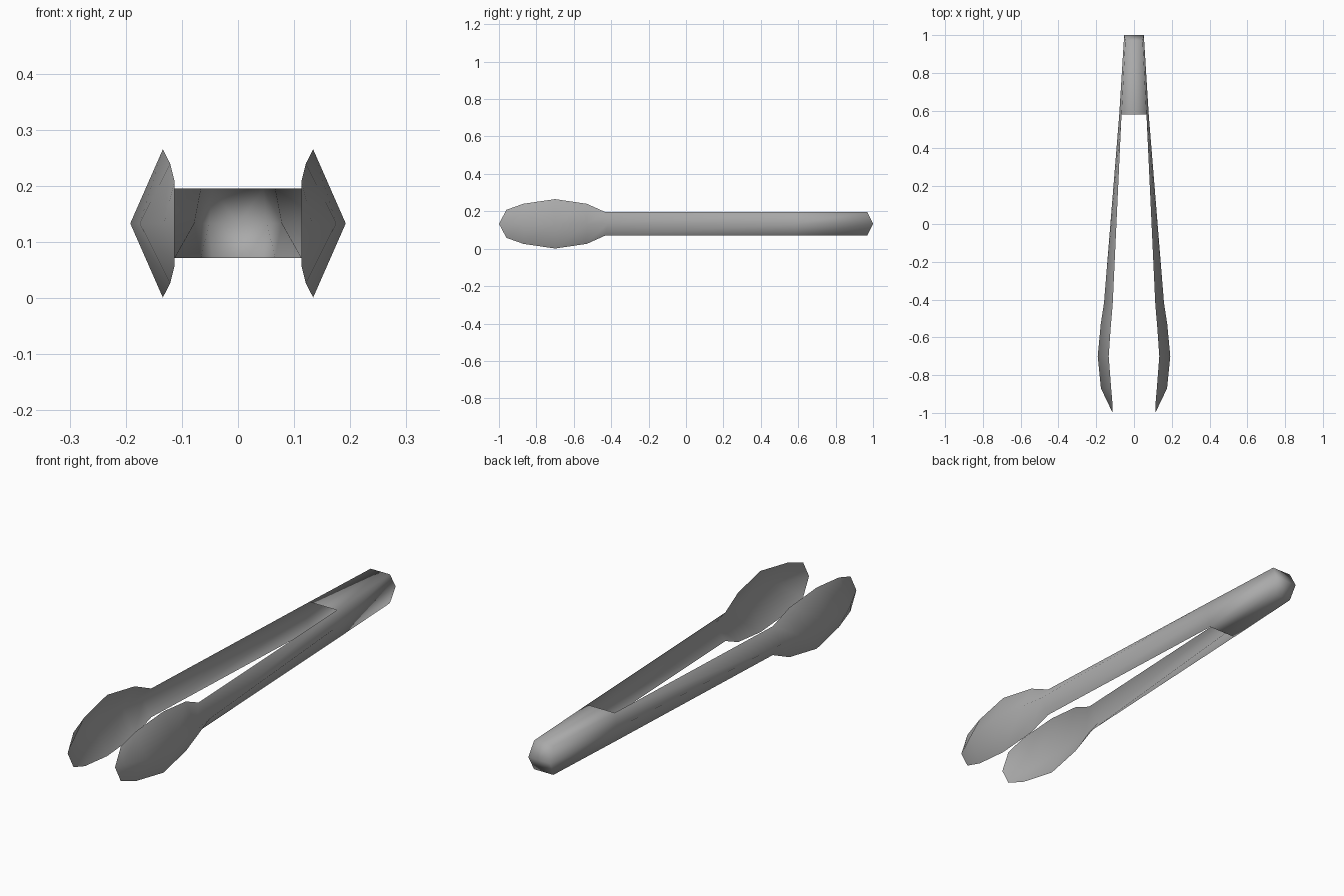
import bpy
import bmesh

cube = bpy.data.objects.get("Cube")
if cube:
    bpy.data.objects.remove(cube)

# Brushed steel
steel = bpy.data.materials.new("grey_steel")
steel.use_nodes = True
colour = (0.4, 0.4, 0.4, 1)
steel.diffuse_color = colour
steel.node_tree.nodes["Principled BSDF"].inputs["Base Color"].default_value = colour

MID_Z = 0.133
# Stations from bowl to hinge: rim y, rim x, half height, ridge y, ridge x
STATIONS = [
    (-0.96, 0.113, 0.075, -0.96, 0.132),
    (-0.87, 0.121, 0.107, -0.87, 0.175),
    (-0.70, 0.134, 0.132, -0.70, 0.192),
    (-0.53, 0.122, 0.107, -0.53, 0.176),
    (-0.43, 0.113, 0.062, -0.42, 0.159),
    (0.58, 0.066, 0.062, 0.58, 0.078),
    (0.97, 0.046, 0.062, 1.0, 0.052),
]

bm = bmesh.new()


def vert(x, y, z):
    return bm.verts.new((x, y, MID_Z + z))


# One arm: a folded channel with a ridge along its outer side
rows = [(vert(rx, ry, h), vert(mx, my, 0), vert(rx, ry, -h))
        for ry, rx, h, my, mx in STATIONS]
for (t0, m0, b0), (t1, m1, b1) in zip(rows, rows[1:]):
    bm.faces.new((m0, m1, t1, t0))
    bm.faces.new((b0, b1, m1, m0))

# Bowl tip
tip = vert(0.113, -1, 0)
top, mid, bottom = rows[0]
bm.faces.new((tip, mid, top))
bm.faces.new((tip, bottom, mid))

# Hinge sleeve: top and bottom plates up to the centre line
(t0, m0, b0), (t1, m1, b1) = rows[-2:]
ct0, cb0 = vert(0, t0.co.y, 0.062), vert(0, t0.co.y, -0.062)
ct1, cb1 = vert(0, t1.co.y, 0.062), vert(0, t1.co.y, -0.062)
bm.faces.new((t0, t1, ct1, ct0))
bm.faces.new((cb0, cb1, b1, b0))

# Wedge-shaped closed end
cm = vert(0, 1, 0)
bm.faces.new((t1, m1, cm, ct1))
bm.faces.new((m1, b1, cb1, cm))

for face in bm.faces:
    face.smooth = True
mesh = bpy.data.meshes.new("tongs")
bm.to_mesh(mesh)
bm.free()
mesh.materials.append(steel)

tongs = bpy.data.objects.new("tongs", mesh)
bpy.context.collection.objects.link(tongs)
mirror = tongs.modifiers.new("second_arm", "MIRROR")
mirror.use_axis[0] = True
mirror.use_clip = True
mirror.merge_threshold = 0.001
